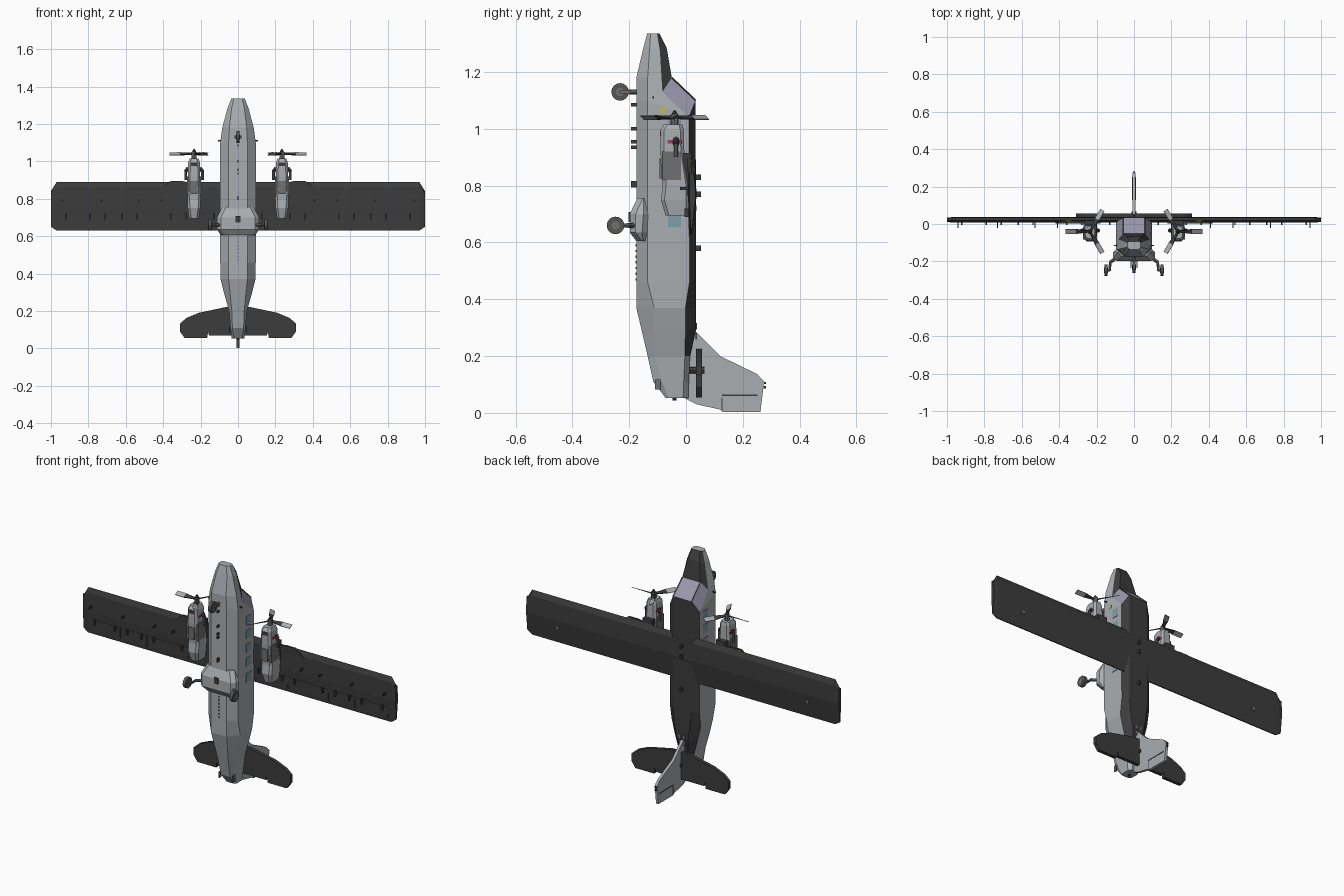
import bpy, bmesh
from math import radians, cos, sin, pi
from mathutils import Matrix, Vector

if "Cube" in bpy.data.objects:
    bpy.data.objects.remove(bpy.data.objects["Cube"])


def mat(name, r, g, b):
    m = bpy.data.materials.new(name)
    m.diffuse_color = (r, g, b, 1)
    m.use_nodes = True
    m.node_tree.nodes["Principled BSDF"].inputs["Base Color"].default_value = m.diffuse_color
    return m


PALE = mat("pale_grey", .40, .42, .44)
DARK = mat("dark_grey", .045, .045, .045)
GLASS = mat("windshield_glass", .32, .31, .40)
BLUE = mat("window_blue", .22, .34, .40)
METAL = mat("metal", .16, .16, .16)
TYRE = mat("tyre", .09, .09, .085)
YELLOW = mat("lamp_yellow", .6, .5, .05)
RED = mat("red", .35, .05, .1)


def loft(name, rings, mats, pick=None, xf=None):
    """Skin closed rings into a solid; pick(segment, side) gives the material slot."""
    bm = bmesh.new()
    rows = [[bm.verts.new(p) for p in r] for r in rings]
    n = len(rows[0])
    for i in range(len(rows) - 1):
        for j in range(n):
            k = (j + 1) % n
            f = bm.faces.new((rows[i][j], rows[i][k], rows[i + 1][k], rows[i + 1][j]))
            f.material_index = pick(i, j) if pick else 0
    bm.faces.new(rows[0])
    bm.faces.new(rows[-1])
    bmesh.ops.recalc_face_normals(bm, faces=bm.faces)
    if xf:
        bm.transform(xf)
    me = bpy.data.meshes.new(name)
    bm.to_mesh(me)
    bm.free()
    ob = bpy.data.objects.new(name, me)
    bpy.context.collection.objects.link(ob)
    for m in mats:
        me.materials.append(m)
    return ob


def box(name, c, s, m):
    x, y, z = (v / 2 for v in s)
    rings = [[Vector(c) + Vector((a * x, b * y, k * z)) for a, b in ((-1, -1), (1, -1), (1, 1), (-1, 1))]
             for k in (-1, 1)]
    return loft(name, rings, [m])


def rod(name, p, q, r, m, r2=None, sides=8):
    """Straight or tapered round bar from p to q."""
    p, q = Vector(p), Vector(q)
    rot = (q - p).to_track_quat('Z', 'Y').to_matrix()
    rings = [[c + rot @ Vector((rr * cos(2 * pi * i / sides), rr * sin(2 * pi * i / sides), 0))
              for i in range(sides)] for c, rr in ((p, r), (q, r if r2 is None else r2))]
    return loft(name, rings, [m])


def octagon(cx, hx, y0, y1, z, c=.012):
    return [(cx + a, b, z) for a, b in ((-hx + c, y0), (hx - c, y0), (hx, y0 + c), (hx, y1 - c),
                                        (hx - c, y1), (-hx + c, y1), (-hx, y1 - c), (-hx, y0 + c))]


# Fuselage: z, shoulder drop, belly half width, belly y, side half width,
# low side y, shoulder y, roof half width, roof y
SECT = [
    (1.335, 0, .022, -.137, .036, -.125, -.102, .026, -.093),
    (1.285, .01, .034, -.150, .056, -.128, -.092, .036, -.068),
    (1.18, .05, .046, -.175, .084, -.135, -.083, .058, -.050),
    (1.10, .06, .05, -.175, .095, -.135, .010, .060, .034),
    (.46, 0, .05, -.175, .095, -.135, .012, .060, .035),
    (.37, 0, .05, -.175, .093, -.112, -.002, .050, .035),
    (.29, 0, .042, -.156, .073, -.112, -.002, .036, .035),
    (.20, 0, .033, -.135, .048, -.110, -.004, .022, .014),
    (.11, 0, .030, -.115, .040, -.085, -.008, .018, .010),
    (.053, 0, .022, -.072, .034, -.062, -.010, .016, .008)]
rings = []
for z, d, b, yb, w, yl, yu, t, yt in SECT:
    half = [(b, yb, z), (w, yl, z), (w, yu, z - d), (t, yt, z)]
    rings.append(half + [(-x, y, h) for x, y, h in reversed(half)])


def fuselage_slot(i, j):
    if j not in (2, 3, 4):
        return 0
    return 2 if i == 2 else (1 if i < 7 else 0)


loft("fuselage", rings, [PALE, DARK, GLASS], fuselage_slot)
for s in (-1, 1):
    rod("windshield_frame", (s * .058, -.05, 1.18), (s * .06, .034, 1.10), .003, DARK, sides=4)

# Wing with clipped tips
FOIL = ((.89, .020), (.86, .034), (.76, .037), (.63, .020), (.63, .014), (.76, .007), (.86, .009))
TIP = ((.84, .020), (.83, .030), (.76, .034), (.65, .022), (.65, .016), (.76, .012), (.83, .012))
loft("wing", [[(x, y, z) for z, y in f] for x, f in ((-1, TIP), (-.97, FOIL), (.97, FOIL), (1, TIP))], [DARK])

# Tail fin and tailplane
FIN = ((-.03, .27), (.035, .285), (.12, .20), (.25, .137), (.275, .11), (.262, .003),
       (.13, .003), (.12, .012), (.037, .03), (-.02, .06))
loft("tail_fin", [[(x, y, z) for y, z in FIN] for x in (-.008, .008)], [PALE])
box("rudder_gap", (0, .19, .062), (.019, .125, .005), DARK)
box("rudder_post", (0, .127, .03), (.018, .004, .045), DARK)
STAB = [(0, .225), (.06, .222), (.21, .19), (.275, .163), (.31, .133), (.31, .09), (.285, .055),
        (.165, .055), (.16, .09), (.155, .068), (0, .068)]
outline = STAB + [(-x, z) for x, z in reversed(STAB[1:-1])]
loft("tailplane", [[(x, y, z) for x, z in outline] for y in (.036, .056)], [DARK])
rod("tailplane_pivot", (0, .0, .15), (0, .066, .15), .014, DARK)
for z in (.09, .105):
    box("fin_tip_lamp", (0, .276, z), (.01, .01, .008), DARK)
rod("tail_lamp", (0, -.04, .056), (0, -.04, .044), .007, DARK)

# Landing gear sponson block under the belly
loft("gear_sponson", [octagon(0, hx, y0, y1, z, .02) for z, hx, y0, y1 in
     ((.605, .092, -.175, -.130), (.635, .112, -.198, -.135), (.70, .112, -.198, -.130), (.755, .085, -.172, -.130))],
     [PALE])


def wheel(name, x, y, z):
    rod(name + "_tyre", (x - .009, y, z), (x + .009, y, z), .031, TYRE, sides=16)
    rod(name + "_hub", (x - .011, y, z), (x + .011, y, z), .015, METAL, sides=10)


wheel("nose_wheel", 0, -.232, 1.13)
rod("nose_strut", (0, -.17, 1.13), (0, -.20, 1.13), .009, METAL)
box("nose_fork_bridge", (0, -.198, 1.13), (.036, .008, .014), METAL)
for s in (-1, 1):
    box("nose_fork", (s * .016, -.216, 1.13), (.005, .036, .01), METAL)
    wheel("main_wheel", s * .15, -.248, .66)
    rod("main_strut", (s * .10, -.185, .66), (s * .128, -.205, .66), .009, METAL)
    rod("main_leg", (s * .127, -.20, .66), (s * .13, -.25, .66), .007, METAL)
    rod("main_axle", (s * .127, -.248, .66), (s * .15, -.248, .66), .006, METAL)

for s in (-1, 1):
    ex, ey = s * .235, -.04
    # Engine nacelle
    loft("nacelle_cowl", [octagon(ex, h, a, b, z) for z, h, a, b in
         ((1.015, .024, -.078, -.012), (.995, .031, -.09, -.008), (.92, .033, -.09, -.006),
          (.80, .036, -.082, .012), (.75, .034, -.088, .012), (.695, .026, -.072, .012))], [PALE])
    box("nacelle_dark_panel", (ex, -.05, .87), (.074, .064, .10), METAL)
    box("oil_cooler", (ex, -.084, .86), (.036, .018, .07), METAL)
    box("intake_lip", (ex, -.086, .985), (.034, .012, .02), DARK)
    for k in (-1, 1):
        rod("exhaust_pipe", (ex + k * .03, -.035, .965), (ex + k * .046, -.035, .945), .010, DARK)
        rod("exhaust_stack", (ex + k * .045, -.035, .955), (ex + k * .045, -.035, .90), .007, METAL)
        box("warning_stripe", (ex + k * .034, -.04, .955), (.003, .05, .012), RED)
    box("engine_pylon", (ex, .005, .84), (.06, .03, .15), DARK)
    # Three-blade propeller
    rod("propeller_shaft", (ex, ey, 1.01), (ex, ey, 1.05), .014, METAL)
    rod("spinner", (ex, ey, 1.045), (ex, ey, 1.065), .014, DARK, .004)
    for a in (0, 120, 240):
        ang = radians(a if s > 0 else 180 - a)
        xf = (Matrix.Translation((ex, ey, 1.04)) @ Matrix.Rotation(ang, 4, 'Z')
              @ Matrix.Rotation(radians(30 * s), 4, 'X'))
        loft("propeller_blade", [[(r, -c, -t), (r, c, -t), (r, c, t), (r, -c, t)] for r, c, t in
             ((.008, .005, .004), (.035, .008, .003), (.075, .014, .002), (.132, .014, .0015))],
             [DARK, PALE], lambda i, j: 1 if i == 2 else 0, xf)

    # Flaps, ailerons and underwing fittings
    for x0, x1 in ((.10, .31), (.33, .57), (.59, .74), (.76, .95)):
        box("flap_panel", (s * (x0 + x1) / 2, .011, .682), (x1 - x0, .006, .065), DARK)
        for x in (x0 + .03, x1 - .03):
            box("flap_hinge", (s * x, .004, .705), (.008, .018, .03), DARK)
    for x in (.41, .53, .73, .94):
        box("underwing_probe", (s * x, -.006, .79), (.005, .03, .012), DARK)
    box("landing_lamp", (s * .35, .014, .886), (.03, .01, .01), YELLOW)
    loft("wing_edge_fairing", [[(s * x, y, z) for x, z in ((.18, .87), (.30, .895), (.36, .895), (.42, .85))]
                               for y in (.004, .016)], [DARK])
    box("wingtip_lamp", (s * .995, .02, .83), (.012, .014, .03), DARK)
    box("roof_lamp", (s * .80, .0355, .72), (.02, .004, .02), METAL)

    # Cabin windows, door and probes
    for z in (.68, .77, .85, .93, 1.01):
        box("cabin_window", (s * .0955, -.04, z), (.004, .045, .05), BLUE)
    box("side_lamp", (s * .0935, -.083, 1.065), (.005, .016, .016), YELLOW)
    box("side_probe", (s * .098, -.115, 1.11), (.02, .006, .006), DARK)
    box("tail_door_latch", (s * .045, -.10, .10), (.006, .02, .035), METAL)
    for z in (.27, .305):
        box("roof_hatch", (s * .014, .036, z), (.014, .004, .022), METAL)

# Belly and roof antennas
for z in (1.085, 1.0, .955, .935, .81, .80):
    box("belly_antenna", (0, -.183, z), (.006, .02, .012), DARK)
box("belly_panel", (0, -.199, .69), (.025, .006, .035), DARK)
for i in range(7):
    box("belly_rivet", (0, -.176, .47 + i * .02), (.006, .004, .008), METAL)
for z in (.83, .77, .58):
    box("roof_antenna", (0, .044, z), (.01, .018, .02), DARK)
